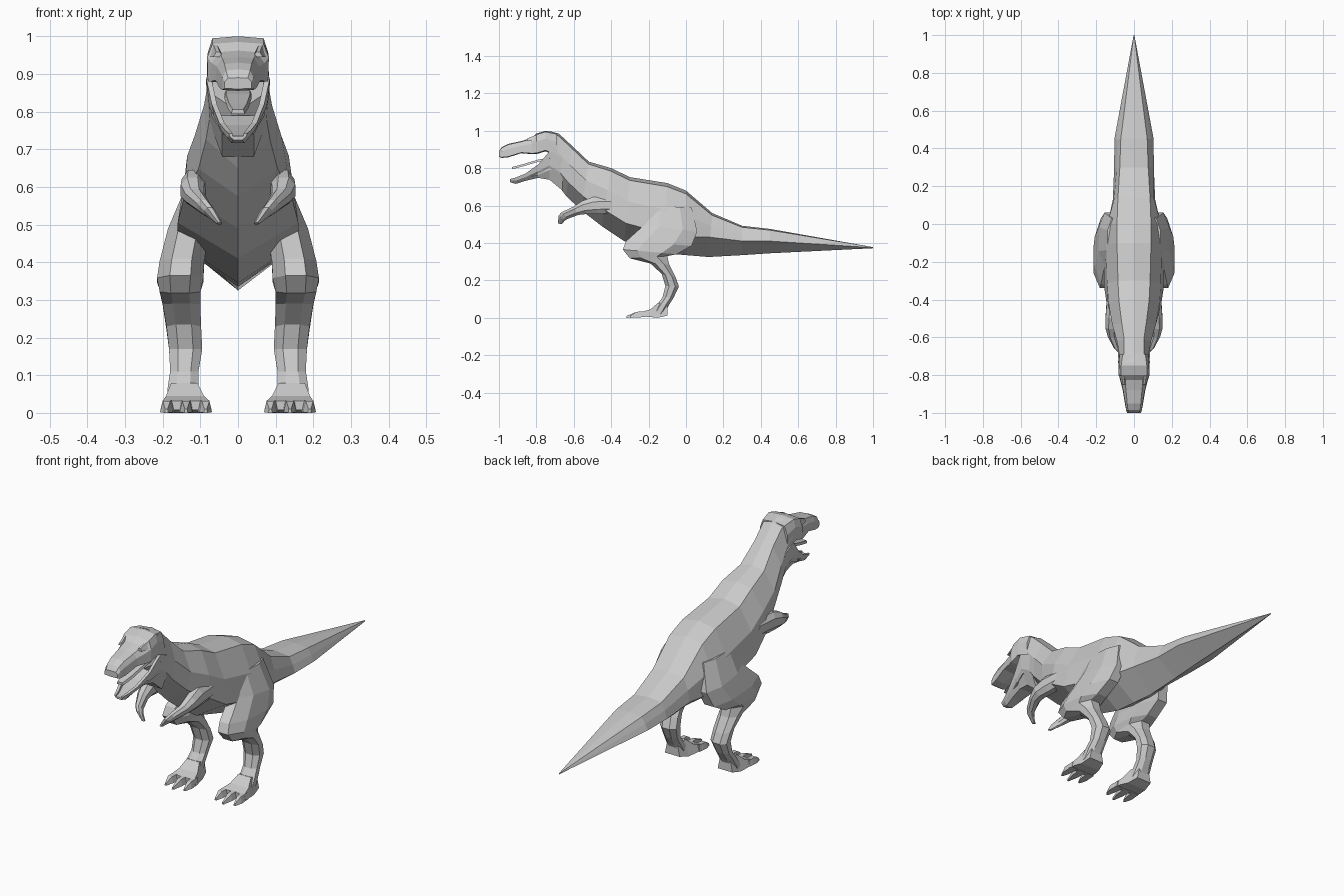
import bpy, bmesh
from mathutils import Vector

skin = bpy.data.materials.new("light grey skin")
skin.diffuse_color = (0.6, 0.6, 0.6, 1)


def loft(name, rings, mirror=False):
    """Skin a list of equal-length rings and cap both ends."""
    bm = bmesh.new()
    rows = [[bm.verts.new(p) for p in r] for r in rings]
    n = len(rows[0])
    for a, b in zip(rows, rows[1:]):
        for i in range(n):
            j = (i + 1) % n
            bm.faces.new((a[i], a[j], b[j], b[i]))
    bm.faces.new(rows[0])
    bm.faces.new(rows[-1][::-1])
    bmesh.ops.recalc_face_normals(bm, faces=bm.faces)
    me = bpy.data.meshes.new(name)
    bm.to_mesh(me)
    bm.free()
    me.materials.append(skin)
    ob = bpy.data.objects.new(name, me)
    bpy.context.collection.objects.link(ob)
    if mirror:
        ob.modifiers.new("Mirror", 'MIRROR')
    return ob


def trunk_ring(yt, zt, yb, zb, wt, wm, wl, fl=0.72, fm=0.38):
    """Symmetric eight-sided section between a top and a bottom point."""
    half = [(wt, 0.05), (wm, fm), (wl, fl)]
    pts = [(0, 0)] + half + [(0, 1)] + [(-w, t) for w, t in half[::-1]]
    return [(w, yt + (yb - yt) * t, zt + (zb - zt) * t) for w, t in pts]


OCT = [(-1, -.45), (-1, .45), (-.45, 1), (.45, 1), (1, .45), (1, -.45), (.45, -1), (-.45, -1)]


def limb_ring(fy, fz, by, bz, xi, xo):
    """Octagonal section spanned by a front point, a back point and an x range."""
    return [(xi + (xo - xi) * (v + 1) / 2,
             fy + (by - fy) * (u + 1) / 2,
             fz + (bz - fz) * (u + 1) / 2) for u, v in OCT]


def box_ring(y, z0, z1, x0, x1, inset=0.0):
    return [(x0, y, z0), (x1, y, z0), (x1 - inset, y, z1), (x0 + inset, y, z1)]


# Neck, torso and tail
loft("body", [trunk_ring(*s) for s in [
    (-.73, .998, -.73, .80, .068, .080, .082),
    (-.68, .985, -.70, .73, .052, .078, .072),
    (-.61, .920, -.64, .65, .052, .090, .085),
    (-.52, .835, -.56, .575, .065, .115, .105),
    (-.40, .800, -.45, .49, .080, .135, .142),
    (-.30, .752, -.33, .41, .085, .142, .160),
    (-.10, .720, -.12, .345, .090, .148, .160),
    (0.0, .680, 0.0, .335, .090, .142, .140),
    (.14, .560, .12, .325, .085, .105, .112, .55, .3),
    (.30, .492, .30, .335, .075, .092, .105, .52, .28),
    (.45, .475, .45, .345, .070, .090, .104, .5, .28),
    (1.0, .378, 1.0, .372, .001, .001, .002, .5),
]])

# Skull and upper jaw, with a step below the brow
loft("skull", [trunk_ring(y, zt, y, zb, a, b, c, .95) for y, zt, zb, a, b, c in [
    (-.69, .988, .86, .060, .076, .078),
    (-.75, 1.0, .890, .068, .080, .082),
    (-.80, .985, .875, .068, .082, .080),
    (-.825, .962, .875, .050, .070, .074),
    (-.88, .945, .880, .042, .057, .060),
    (-.95, .930, .858, .036, .046, .048),
    (-.985, .912, .855, .032, .041, .042),
    (-1.0, .890, .860, .026, .036, .036),
]])

# Brow ridge over each eye
loft("brow", [box_ring(-.79, .945, .982, .045, .079, .012),
              box_ring(-.85, .945, .958, .040, .066, .008)], True)


def jaw_ring(y, top, floor, bot, w):
    t = min(.014, w * .4)
    half = [(w - t, floor), (w - t, top), (w, top), (w * .9, (top + bot) / 2), (w * .5, bot)]
    return [(x, y, z) for x, z in half] + [(-x, y, z) for x, z in half[::-1]]


# Hollow lower jaw and tongue
loft("lower_jaw", [jaw_ring(*s) for s in [
    (-.94, .742, .735, .725, .024),
    (-.91, .750, .738, .716, .034),
    (-.86, .770, .748, .732, .050),
    (-.79, .820, .765, .748, .070),
    (-.73, .890, .790, .738, .085),
    (-.66, .860, .790, .680, .084),
]])
loft("tongue", [box_ring(y, z - .012, z, -w, w, .004) for y, z, w in [
    (-.93, .806, .018), (-.87, .822, .028), (-.79, .846, .036), (-.71, .86, .036)]])

# Thigh, shin and ankle in one bent limb
loft("leg", [limb_ring(*s) for s in [
    (-.20, .600, .03, .590, .060, .140),
    (-.22, .500, .06, .460, .075, .186),
    (-.32, .410, .03, .385, .090, .208),
    (-.338, .365, -.05, .340, .092, .215),
    (-.30, .318, -.10, .330, .100, .208),
    (-.19, .290, -.09, .285, .100, .200),
    (-.13, .235, -.055, .215, .098, .190),
    (-.11, .170, -.038, .168, .095, .183),
    (-.125, .110, -.065, .110, .105, .180),
    (-.15, .075, -.09, .070, .105, .186),
    (-.18, .030, -.12, .015, .100, .190),
]], True)

# Foot pad and three toes
loft("foot", [box_ring(-.10, .012, .070, .105, .186, .012),
              box_ring(-.15, 0, .080, .090, .195, .018),
              box_ring(-.19, .004, .045, .078, .203, .012),
              box_ring(-.235, .008, .032, .070, .206, .006)], True)
for i, (x, dx) in enumerate([(.090, -.004), (.138, 0), (.186, .004)]):
    tip = -.318 if i == 1 else -.300
    loft("toe_%d" % (i + 1), [
        box_ring(-.21, .004, .034, x - .019, x + .019, .006),
        box_ring(-.265, .002, .032, x - .017 + dx, x + .017 + dx, .007),
        box_ring(tip, 0, .010, x - .005 + dx, x + .005 + dx, .002)], True)

# Short arm: shoulder, elbow, hand
loft("arm", [limb_ring(*s) for s in [
    (-.40, .645, -.34, .560, .080, .142),
    (-.50, .645, -.47, .555, .085, .150),
    (-.555, .625, -.53, .555, .090, .152),
    (-.60, .595, -.575, .550, .090, .140),
    (-.665, .565, -.63, .530, .074, .108),
    (-.682, .545, -.648, .520, .060, .090),
    (-.684, .505, -.665, .500, .042, .056),
]], True)
